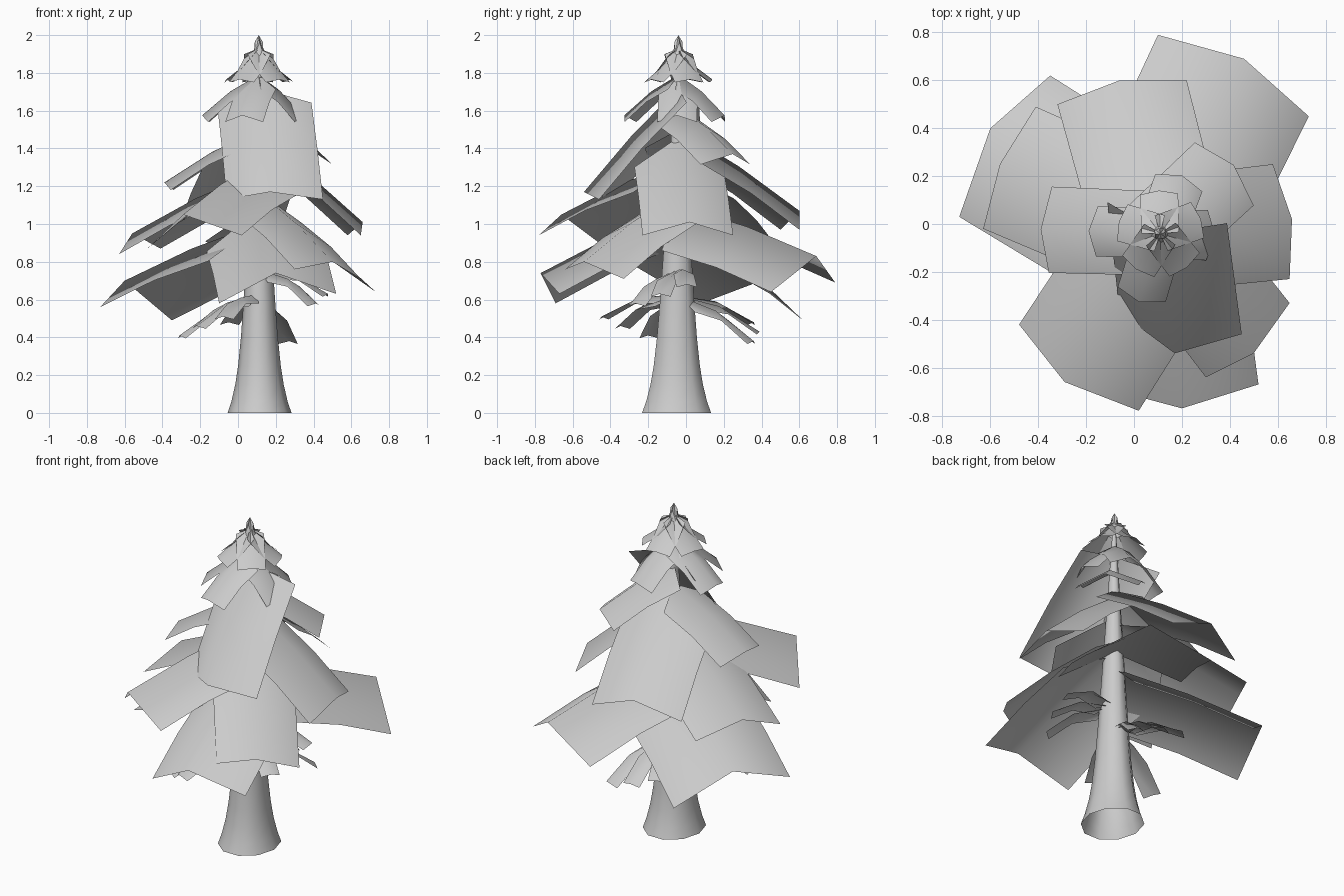
import bpy, bmesh, math
from mathutils import Vector

if "Cube" in bpy.data.objects:
    bpy.data.objects.remove(bpy.data.objects["Cube"])

CX, CY = 0.11, -0.04          # trunk axis


def make(name, verts, faces):
    me = bpy.data.meshes.new(name)
    me.from_pydata([tuple(v) for v in verts], [], faces)
    me.update()
    ob = bpy.data.objects.new(name, me)
    bpy.context.collection.objects.link(ob)
    for p in me.polygons:
        p.use_smooth = True
    return ob


def bough(name, root_z, left, mid, right, lift=0.02, inset=0.2):
    """Sheet ridged along its middle: root on the trunk, outer edge left-mid-right."""
    root = Vector((CX, CY, root_z))
    left, mid, right = Vector(left), Vector(mid), Vector(right)
    reach = mid - root
    verts = []
    for tip in (left, mid, right):
        start = root if tip is mid else root + (tip - mid) * 0.98 + reach * inset
        half = start.lerp(tip, 0.5) + Vector((0, 0, lift))
        verts += [start, half, tip]
    faces = []
    for c in range(2):
        for r in range(2):
            a = c * 3 + r
            faces.append((a, a + 3, a + 4, a + 1))
    return make(name, verts, faces)


def spray(name, root_z, angle, reach, z, width, droop=0.03, lift=0.03, inset=0.2):
    """Bough described by compass angle, reach, tip height and half width."""
    a = math.radians(angle)
    d = Vector((math.cos(a), math.sin(a), 0))
    tip = Vector((CX, CY, z)) + d * reach
    back = Vector((0, 0, droop)) + d * droop
    side = Vector((-d.y, d.x, 0)) * width
    return bough(name, root_z, tip + side - back, tip, tip - side - back, lift, inset)


# Trunk with flared foot
N = 10
verts, faces = [], []
levels = [0, 0.06, 0.15, 0.25, 0.4, 0.6, 1.0, 1.5, 1.95]
for z in levels:
    r = 0.122 * (1 - z / 2.05) + 0.056 * math.exp(-z / 0.16)
    for i in range(N):
        a = 2 * math.pi * i / N
        verts.append((CX + 0.002 * (2 - z) + r * 0.95 * math.cos(a),
                      CY - 0.005 * (2 - z) + r * 1.08 * math.sin(a), z))
for k in range(len(levels) - 1):
    for i in range(N):
        j = (i + 1) % N
        faces.append((k * N + i, k * N + j, (k + 1) * N + j, (k + 1) * N + i))
make("trunk", verts, faces)

# Large drooping boughs: root height, then left, mid and right of the outer edge
bough("bough_northeast_low", 1.10, (0.10, 0.79, 0.69), (0.46, 0.69, 0.83), (0.73, 0.45, 0.64))
bough("bough_northwest_low", 1.00, (-0.35, 0.62, 0.49), (-0.60, 0.40, 0.70), (-0.73, 0.03, 0.56))
bough("bough_south_low", 1.08, (-0.10, -0.69, 0.58), (0.20, -0.77, 0.74), (0.52, -0.67, 0.63))
bough("bough_southeast_low", 1.17, (0.65, -0.33, 0.71), (0.50, -0.54, 0.80), (0.30, -0.64, 0.76))
bough("bough_west_mid", 1.28, (-0.41, 0.49, 0.87), (-0.56, 0.25, 0.95), (-0.63, -0.02, 0.84))
bough("bough_southwest_mid", 1.33, (-0.48, -0.42, 0.87), (-0.29, -0.66, 1.05), (0.02, -0.78, 0.94))
bough("bough_east_mid", 1.46, (0.58, 0.25, 0.94), (0.66, 0.02, 1.01), (0.65, -0.23, 0.94))
bough("bough_north_mid", 1.50, (-0.32, 0.50, 0.97), (-0.06, 0.60, 1.07), (0.22, 0.60, 0.97))
bough("bough_south_high", 1.72, (-0.06, -0.37, 1.13), (0.17, -0.54, 1.17), (0.45, -0.46, 1.13),
      inset=0.07)
spray("bough_west_high", 1.50, 178, 0.50, 1.22, 0.18, 0.04, 0.02)
spray("bough_northeast_high", 1.62, 43, 0.42, 1.37, 0.18, 0.055, 0.02, 0.1)

# Crown boughs
for angle, reach in ((70, 0.26), (178, 0.30), (253, 0.30), (-2, 0.23)):
    spray("crown_bough_%d" % angle, 1.79, angle, reach, 1.575, 0.105, 0.035, 0.02)

# Small top whorl, flaring at its rim, and the narrow tip
for i in range(5):
    spray("top_bough_%d" % i, 1.93, 20 + 72 * i, 0.18, 1.765, 0.08, 0.015, -0.015, 0.1)
for i in range(4):
    spray("tip_bough_%d" % i, 2.0, 10 + 90 * i, 0.045, 1.87, 0.022, 0.01, 0.0)

# Sparse leaflets below the boughs: root height, middle angle, reach, tip height
for name, rz, mid, reach, z in (("southwest", 0.63, 223, 0.45, 0.46), ("east", 0.76, -15, 0.38, 0.63),
                                ("north", 0.62, 90, 0.43, 0.43)):
    for k in (-1, 0, 1):
        spray("leaflet_%s_%d" % (name, k + 1), rz, mid + 22 * k, reach, z + 0.05 * k,
              0.055, 0.015, 0.04, 0.3)
